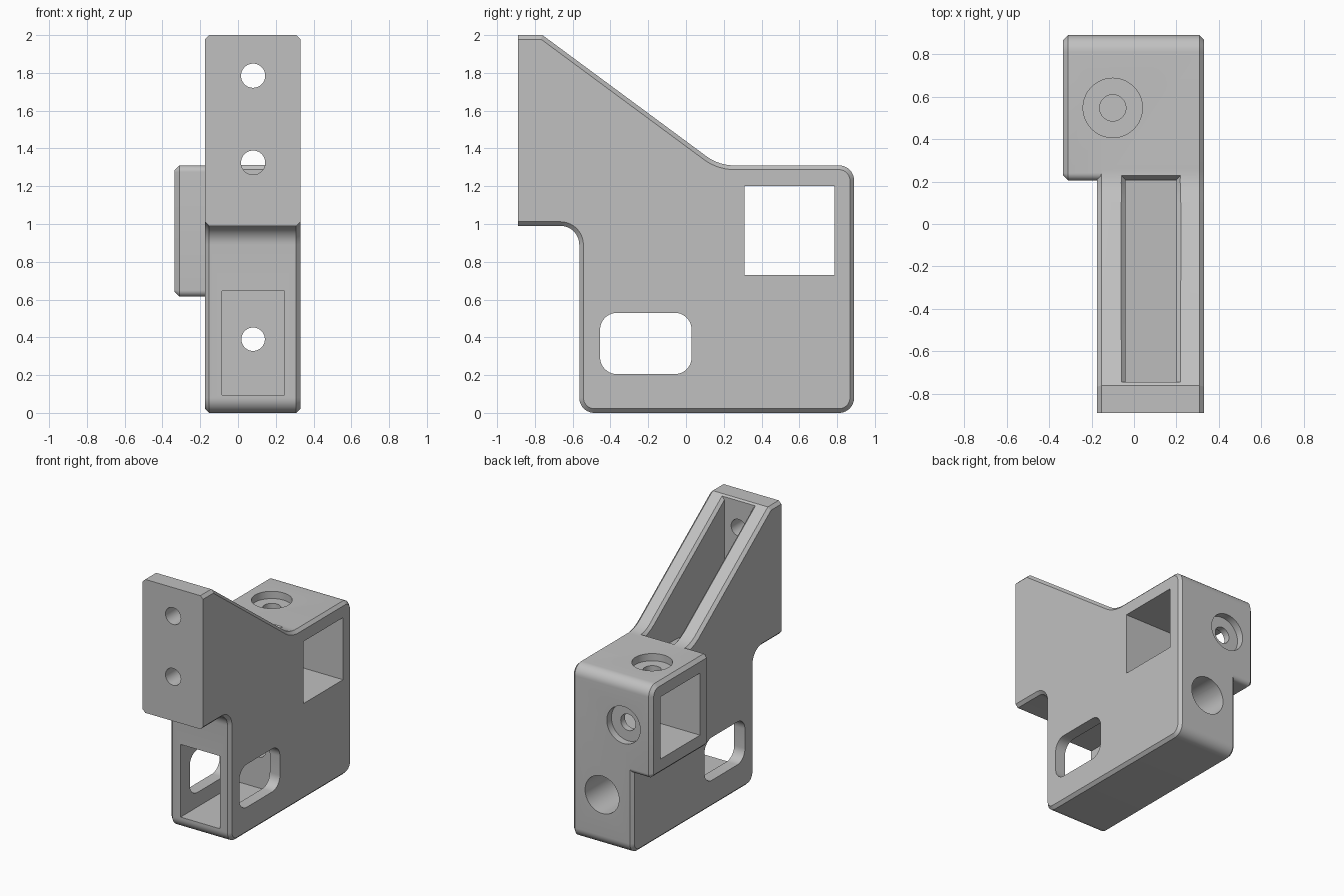
import bpy, bmesh, math
from mathutils import Vector, Matrix

cube = bpy.data.objects.get("Cube")
if cube:
    bpy.data.objects.remove(cube, do_unlink=True)

grey = bpy.data.materials.new("light_grey")
grey.use_nodes = True
COLOUR = (0.53, 0.53, 0.53, 1)
grey.diffuse_color = COLOUR
grey.node_tree.nodes["Principled BSDF"].inputs["Base Color"].default_value = COLOUR


def finish(name, bm):
    bmesh.ops.recalc_face_normals(bm, faces=bm.faces)
    mesh = bpy.data.meshes.new(name)
    bm.to_mesh(mesh)
    bm.free()
    mesh.materials.append(grey)
    ob = bpy.data.objects.new(name, mesh)
    bpy.context.scene.collection.objects.link(ob)
    return ob


def rounded(corners, steps=10):
    """Round each (y, z, radius) corner of a closed outline."""
    out = []
    n = len(corners)
    for i, (y, z, r) in enumerate(corners):
        p = Vector((y, z))
        if r == 0:
            out.append(p)
            continue
        a = (Vector(corners[i - 1][:2]) - p).normalized()
        b = (Vector(corners[(i + 1) % n][:2]) - p).normalized()
        half = a.angle(b) / 2
        centre = p + (a + b).normalized() * (r / math.sin(half))
        start = p + a * (r / math.tan(half)) - centre
        end = p + b * (r / math.tan(half)) - centre
        sweep = math.pi - 2 * half
        for k in range(steps + 1):
            t = k / steps
            out.append(centre + (start * math.sin((1 - t) * sweep)
                                 + end * math.sin(t * sweep)) / math.sin(sweep))
    return out


def inset(points, d):
    """Move a counter-clockwise outline inward by d."""
    out = []
    for i, p in enumerate(points):
        e1 = (p - points[i - 1]).normalized()
        e2 = (points[(i + 1) % len(points)] - p).normalized()
        n1, n2 = Vector((-e1.y, e1.x)), Vector((-e2.y, e2.x))
        out.append(p + (n1 + n2) * (d / (1 + n1.dot(n2))))
    return out


def skin(name, rings):
    """Close a solid over matching rings of 3D points."""
    bm = bmesh.new()
    loops = [[bm.verts.new(p) for p in ring] for ring in rings]
    for lo, hi in zip(loops, loops[1:]):
        for i in range(len(lo)):
            bm.faces.new((lo[i - 1], lo[i], hi[i], hi[i - 1]))
    bm.faces.new(loops[0])
    bm.faces.new(loops[-1])
    return finish(name, bm)


def prism(name, outline, x0, x1, c0=0, c1=0):
    """Extrude a (y, z) outline along x with chamfered ends."""
    small0, small1 = inset(outline, c0), inset(outline, c1)
    layers = [(x0, small0)]
    if c0:
        layers.append((x0 + c0, outline))
    if c1:
        layers.append((x1 - c1, outline))
    layers.append((x1, small1))
    return skin(name, [[(x, p.x, p.y) for p in pts] for x, pts in layers])


def box(name, x0, x1, y0, y1, z0, z1):
    return prism(name, rounded([(y0, z0, 0), (y1, z0, 0), (y1, z1, 0), (y0, z1, 0)]), x0, x1)


def cylinder(name, r, start, end):
    start, end = Vector(start), Vector(end)
    axis = end - start
    bm = bmesh.new()
    turn = axis.to_track_quat('Z', 'Y').to_matrix().to_4x4()
    bmesh.ops.create_cone(bm, cap_ends=True, segments=48, radius1=r, radius2=r,
                          depth=axis.length,
                          matrix=Matrix.Translation((start + end) / 2) @ turn)
    return finish(name, bm)


# Main plate, run past the front so its mounting face stays unchamfered
LEFT, RIGHT, BACK, TOP, CH = -0.175, 0.33, 0.89, 1.31, 0.022
body = prism("bracket_body", rounded([
    (-0.565, 0, 0.08), (BACK, 0, 0.08), (BACK, TOP, 0.08), (0.174, TOP, 0.25),
    (-0.76, 2, 0), (-1.0, 2, 0), (-1.0, 0.99, 0), (-0.565, 0.99, 0.1)]),
    LEFT, RIGHT, CH, CH)

# Side clamp block
block = prism("clamp_block", rounded([
    (0.205, 0.615, 0.035), (BACK, 0.615, 0.035), (BACK, TOP, 0.08), (0.205, TOP, 0.035)]),
    -0.335, -0.1, 0.025)

# Square tube passage, side windows and front pocket
MID = 0.08
cutters = [
    box("front_trim", -1, 1, -1.2, -0.89, 0.5, 2.5),
    box("tube_passage", -1, 1, 0.31, 0.785, 0.73, 1.2),
    box("front_pocket", -0.085, 0.245, -0.7, 0.13, 0.095, 0.645),
    prism("side_windows", rounded([(-0.455, 0.205, 0.09), (0.03, 0.205, 0.09),
                                   (0.03, 0.53, 0.09), (-0.455, 0.53, 0.09)]), -1, 1),
]

# Deep slot in the arm, with a chamfered mouth following the slope
slot = rounded([(-0.745, 1.1, 0), (0.205, 1.15, 0), (0.205, 2.2, 0), (-0.745, 2.2, 0)])
cutters.append(prism("arm_slot", slot, MID - 0.12, MID + 0.12))
mouth = []
for y, z in [(-0.745, 1.989), (0.1, 1.364), (0.14, 1.34), (0.18, 1.323), (0.228, 1.312)]:
    d = 0.02 if y > 0.2 else 0
    mouth.append([(MID - 0.12, y - d, z - 0.025), (MID + 0.12, y - d, z - 0.025),
                  (MID + 0.16, y + d, z + 0.025), (MID - 0.16, y + d, z + 0.025)])
cutters.append(skin("slot_mouth", mouth))

# Mounting holes through the front wall
for z in (1.785, 1.325):
    cutters.append(cylinder("mount_hole", 0.064, (MID, -1, z), (MID, -0.6, z)))

# Rear bolt hole and its deep bore
cutters.append(cylinder("bolt_hole", 0.062, (MID, 0, 0.39), (MID, 0.6, 0.39)))
cutters.append(cylinder("bolt_bore", 0.142, (MID, 0.25, 0.39), (MID, 1, 0.39)))

# Clamp screw holes with shallow counterbores, from above and behind
CX, CY, CZ = -0.1, 0.547, 0.965
cutters += [
    cylinder("top_screw", 0.062, (CX, CY, 1.1), (CX, CY, 1.5)),
    cylinder("top_counterbore", 0.14, (CX, CY, 1.255), (CX, CY, 1.5)),
    cylinder("rear_screw", 0.062, (CX, 0.7, CZ), (CX, 1, CZ)),
    cylinder("rear_counterbore", 0.14, (CX, 0.835, CZ), (CX, 1, CZ)),
]

# Join the block, cut everything out, then bake the result
for other, op in [(block, 'UNION')] + [(c, 'DIFFERENCE') for c in cutters]:
    mod = body.modifiers.new(other.name, 'BOOLEAN')
    mod.operation = op
    mod.solver = 'EXACT'
    mod.object = other
    other.hide_render = True
bpy.context.view_layer.update()
graph = bpy.context.evaluated_depsgraph_get()
baked = bpy.data.meshes.new_from_object(body.evaluated_get(graph))
body.modifiers.clear()
body.data = baked
baked.name = "bracket_body"
baked.materials.clear()
baked.materials.append(grey)
for ob in [block] + cutters:
    bpy.data.objects.remove(ob, do_unlink=True)

bpy.ops.object.select_all(action='DESELECT')
body.select_set(True)
bpy.context.view_layer.objects.active = body
bpy.ops.object.shade_smooth_by_angle(angle=math.radians(25))
